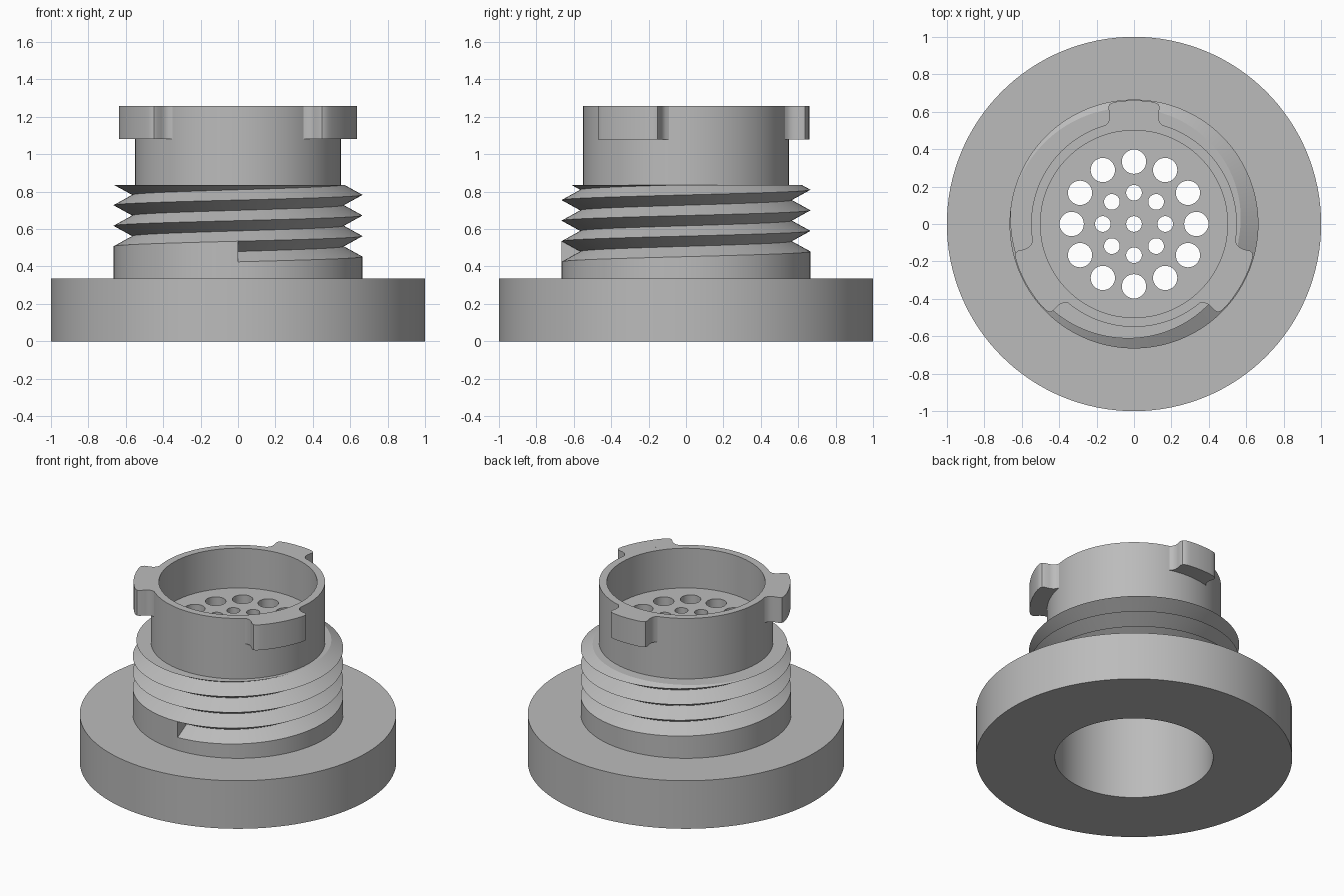
import bpy, bmesh, math
from mathutils import Vector

cube = bpy.data.objects.get("Cube")
if cube:
    bpy.data.objects.remove(cube, do_unlink=True)

SEGS = 128
BORE, NECK, COLLAR, FLANGE = 0.5, 0.55, 0.665, 1.0
FLANGE_TOP, THREAD_TOP, RIM = 0.335, 0.835, 1.257
PLATE_LOW, PLATE_TOP = 0.84, 0.98

grey = bpy.data.materials.new("plain grey")
grey.use_nodes = True
grey.diffuse_color = (0.5, 0.5, 0.5, 1)
grey.node_tree.nodes["Principled BSDF"].inputs["Base Color"].default_value = (0.5, 0.5, 0.5, 1)


def polar(r, angle, z=0.0):
    return Vector((r * math.cos(angle), r * math.sin(angle), z))


def smooth(obj):
    bpy.ops.object.select_all(action="DESELECT")
    obj.select_set(True)
    bpy.context.view_layer.objects.active = obj
    bpy.ops.object.shade_smooth_by_angle(angle=math.radians(25))


def finish(name, bm):
    bmesh.ops.remove_doubles(bm, verts=bm.verts, dist=1e-5)
    mesh = bpy.data.meshes.new(name)
    bm.to_mesh(mesh)
    bm.free()
    mesh.materials.append(grey)
    obj = bpy.data.objects.new(name, mesh)
    bpy.context.collection.objects.link(obj)
    smooth(obj)
    return obj


def sweep(profile_at):
    """Sweep a profile, given per turn fraction, once around z from the front."""
    bm = bmesh.new()
    columns = []
    for i in range(SEGS + 1):
        t = i / SEGS
        angle = math.tau * t - math.pi / 2
        columns.append([bm.verts.new(polar(r, angle, z)) for r, z in profile_at(t)])
    for a, b in zip(columns, columns[1:]):
        for j in range(len(a) - 1):
            bm.faces.new((a[j], b[j], b[j + 1], a[j + 1]))
    return bm, columns


# Flange with its bore
bm, _ = sweep(lambda t: [(BORE, PLATE_LOW), (BORE, 0), (FLANGE, 0),
                         (FLANGE, FLANGE_TOP), (COLLAR, FLANGE_TOP)])
finish("flange", bm)

# Neck with its recess
bm, _ = sweep(lambda t: [(NECK, THREAD_TOP), (NECK, RIM), (BORE, RIM), (BORE, PLATE_TOP)])
finish("neck", bm)

# Threaded collar: rising crests and roots, cut flat at the top
PITCH, START, ROOT = 0.11, 0.425, 0.565


def thread_profile(t):
    points = [(COLLAR, FLANGE_TOP)]
    for k in range(9):
        z = START + PITCH * (t + k / 2)
        r = ROOT if k % 2 else COLLAR
        if z > THREAD_TOP:
            r0, z0 = points[-1]
            if z0 < THREAD_TOP:
                r = r0 + (r - r0) * (THREAD_TOP - z0) / (z - z0)
            else:
                r = r0
            z = THREAD_TOP
        points.append((r, z))
    return points + [(NECK, THREAD_TOP)]


bm, columns = sweep(thread_profile)
bm.faces.new(columns[0][1:4])  # end wall of the groove
finish("threaded_collar", bm)


# Locking tabs around the rim
def tab(name, centre, half):
    # radius and angle inset in degrees along one flared, rounded side
    side = [(0.549, -3.5), (0.56, -1.8), (0.575, -0.6), (0.6, 0), (0.635, 0), (0.65, 0.6), (0.657, 1.8)]
    outline = [(r, inset - half) for r, inset in side]
    span = half - side[-1][1]
    outline += [(0.66, span * k / 6) for k in range(-5, 6)]
    outline += [(r, half - inset) for r, inset in reversed(side)]
    inner = half - side[0][1]
    outline += [(side[0][0], -inner * k / 6) for k in range(-5, 6)]
    bm = bmesh.new()
    face = bm.faces.new([bm.verts.new(polar(r, math.radians(centre + a), 1.08)) for r, a in outline])
    solid = bmesh.ops.extrude_face_region(bm, geom=[face])
    bmesh.ops.translate(bm, vec=(0, 0, RIM - 1.08),
                        verts=[g for g in solid["geom"] if isinstance(g, bmesh.types.BMVert)])
    bmesh.ops.recalc_face_normals(bm, faces=bm.faces)
    finish(name, bm)


tab("back_tab", 90, 12.5)
tab("left_tab", -30, 17)
tab("right_tab", 210, 17)

# Perforated plate: one filled disc outline with round holes
curve = bpy.data.curves.new("perforated_plate", "CURVE")
curve.dimensions = "2D"
curve.fill_mode = "BOTH"
curve.extrude = (PLATE_TOP - PLATE_LOW) / 2


def circle(centre, radius, segs):
    spline = curve.splines.new("POLY")
    spline.points.add(segs - 1)
    spline.use_cyclic_u = True
    for i, point in enumerate(spline.points):
        point.co = (*(centre + polar(radius, math.tau * i / segs)), 1)


circle(Vector(), BORE, SEGS)
circle(Vector(), 0.042, 32)
for count, ring, radius in ((8, 0.167, 0.042), (12, 0.333, 0.065)):
    for i in range(count):
        circle(polar(ring, math.tau * i / count), radius, 32)
plate = bpy.data.objects.new("perforated_plate", curve)
plate.location.z = (PLATE_TOP + PLATE_LOW) / 2
bpy.context.collection.objects.link(plate)
curve.materials.append(grey)
bpy.ops.object.select_all(action="DESELECT")
plate.select_set(True)
bpy.context.view_layer.objects.active = plate
bpy.ops.object.convert(target="MESH")
smooth(bpy.context.object)
